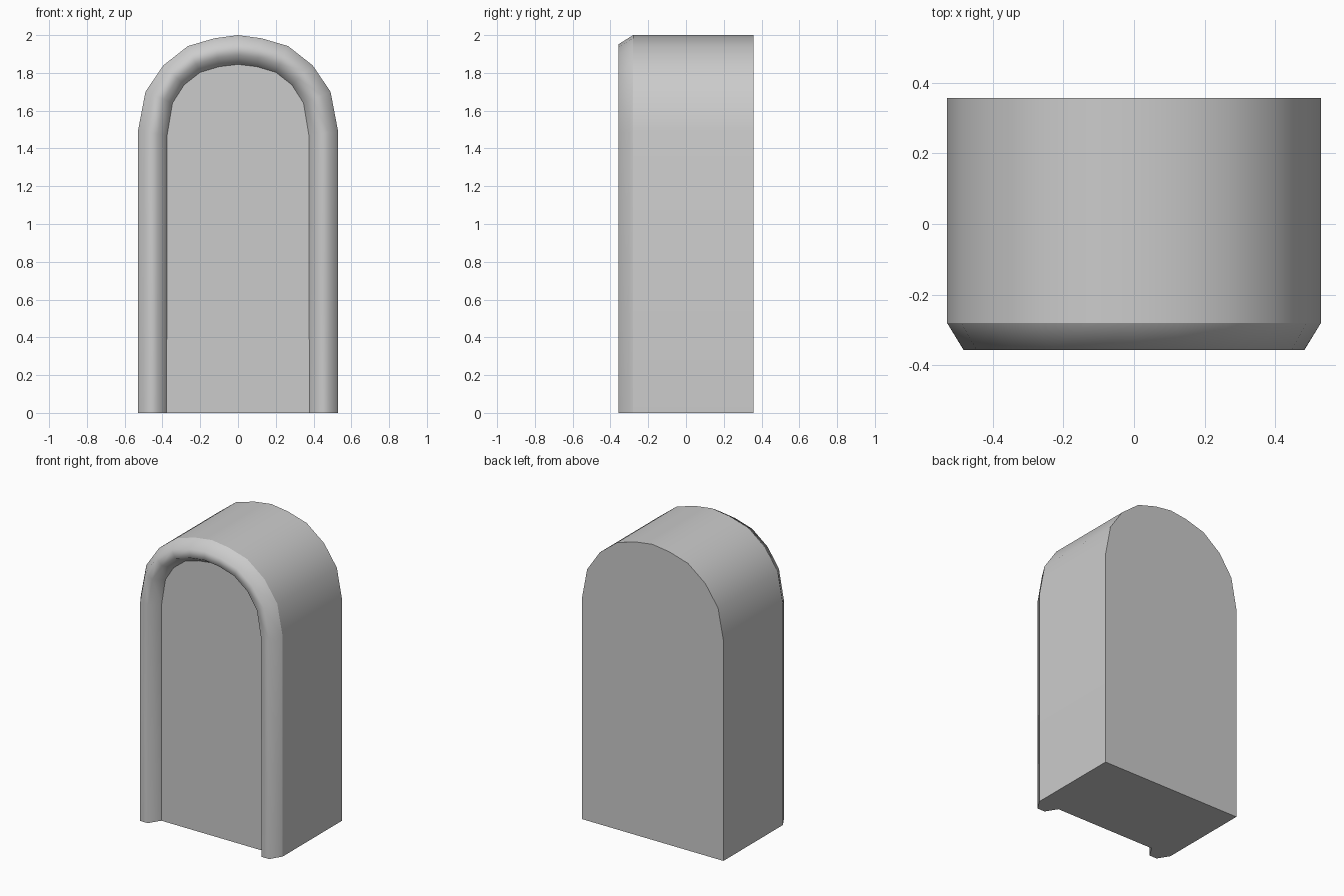
import bpy, bmesh

if "Cube" in bpy.data.objects:
    bpy.data.objects.remove(bpy.data.objects["Cube"])

# Right half of the arch outline (x, z), from the ground to the crown
OUTER = [(0.53, 0), (0.53, 1.49), (0.49, 1.70), (0.395, 1.84), (0.265, 1.942), (0.125, 1.983), (0, 2.0)]
INNER = [(0.378, 0), (0.375, 1.47), (0.347, 1.64), (0.285, 1.737), (0.2, 1.803), (0.1, 1.833), (0, 1.845)]
# Cross-section of the shell: (share of the way from outer to inner outline, y)
SECTION = [(0, 0.357), (0, -0.28), (0.31, -0.357), (0.69, -0.357), (1, -0.28)]


def arch(t):
    half = [(a + (c - a) * t, b + (d - b) * t) for (a, b), (c, d) in zip(OUTER, INNER)]
    return half + [(-x, z) for x, z in reversed(half[:-1])]


bm = bmesh.new()
loops = [[bm.verts.new((x, y, z)) for x, z in arch(t)] for t, y in SECTION]

# Sides and raised rim
for a, b in zip(loops, loops[1:]):
    for i in range(len(a) - 1):
        bm.faces.new((a[i], b[i], b[i + 1], a[i + 1])).smooth = True

# Back, recessed front panel and underside
bm.faces.new(loops[0])
bm.faces.new(loops[-1])
bm.faces.new([l[0] for l in loops] + [l[-1] for l in reversed(loops)])
bmesh.ops.recalc_face_normals(bm, faces=bm.faces[:])

# Crisp edges around the flat faces and where the rim meets the sides
rim_start = set(loops[1])
for e in bm.edges:
    if any(not f.smooth for f in e.link_faces) or all(v in rim_start for v in e.verts):
        e.smooth = False

mesh = bpy.data.meshes.new("arched_block")
bm.to_mesh(mesh)
bm.free()
obj = bpy.data.objects.new("arched_block", mesh)
bpy.context.collection.objects.link(obj)
